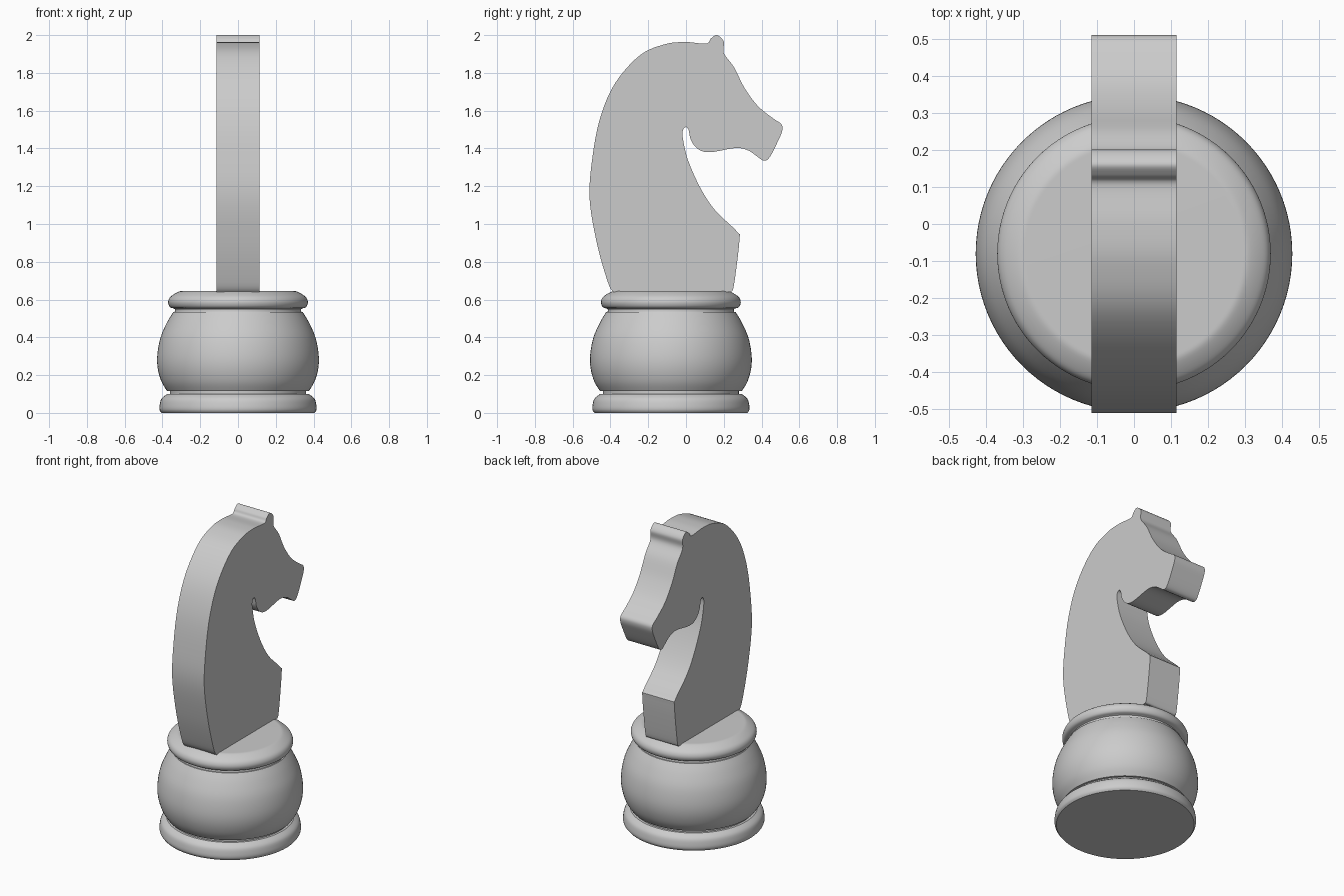
import bpy, bmesh, math
from mathutils import Vector

cube = bpy.data.objects.get("Cube")
if cube:
    bpy.data.objects.remove(cube, do_unlink=True)

BASE_Y = -.08         # centre of the turned base
HALF_THICKNESS = .115  # half the width of the flat head


def make_material(name, colour):
    mat = bpy.data.materials.new(name)
    mat.use_nodes = True
    mat.diffuse_color = colour
    mat.node_tree.nodes["Principled BSDF"].inputs["Base Color"].default_value = colour
    return mat


grey = make_material("plain grey", (.6, .6, .6, 1))


def smooth_path(points, steps, closed=False):
    """Catmull-Rom curve through the points."""
    pts = [Vector(p) for p in points]
    n = len(pts)
    pick = (lambda i: pts[i % n]) if closed else (lambda i: pts[max(0, min(n - 1, i))])
    path = []
    for i in range(n if closed else n - 1):
        a, b, c, d = (pick(i + k) for k in (-1, 0, 1, 2))
        for s in range(steps):
            t = s / steps
            path.append(b + (c - a) * t / 2 + (a * 2 - b * 5 + c * 4 - d) * t**2 / 2
                        + (b * 3 - a - c * 3 + d) * t**3 / 2)
    return path if closed else path + [pts[-1]]


def finish(name, bm, angle):
    bmesh.ops.remove_doubles(bm, verts=bm.verts, dist=.0001)
    bmesh.ops.recalc_face_normals(bm, faces=bm.faces)
    mesh = bpy.data.meshes.new(name)
    bm.to_mesh(mesh)
    bm.free()
    mesh.materials.append(grey)
    obj = bpy.data.objects.new(name, mesh)
    bpy.context.collection.objects.link(obj)
    bpy.ops.object.select_all(action='DESELECT')
    obj.select_set(True)
    bpy.context.view_layer.objects.active = obj
    bpy.ops.object.shade_smooth_by_angle(angle=math.radians(angle))
    return obj


def lathe(name, sections):
    """Turn smooth sections of (radius, height), meeting at sharp corners."""
    path = [(0, sections[0][0][1])]
    for section in sections:
        path += [tuple(p) for p in smooth_path(section, 4)]
    path.append((0, sections[-1][-1][1]))
    bm = bmesh.new()
    verts = [bm.verts.new((r, BASE_Y, z)) for r, z in path]
    edges = [bm.edges.new(pair) for pair in zip(verts, verts[1:])]
    bmesh.ops.spin(bm, geom=verts + edges, cent=(0, BASE_Y, 0), axis=(0, 0, 1),
                   angle=math.tau, steps=96)
    return finish(name, bm, 35)


# Turned base: foot ring, groove, round body, neck and collar
foot = [(.405, 0), (.415, .015), (.415, .04), (.405, .075), (.375, .1)]
groove = [(.36, .1), (.36, .115)]
body = [(.375, .115), (.405, .165), (.425, .235), (.427, .31), (.41, .4), (.375, .48), (.342, .535)]
collar = [(.335, .535), (.335, .55), (.36, .56), (.37, .585), (.362, .61), (.34, .628), (.31, .643), (.29, .645)]
lathe("turned_base", [foot, groove, body, collar])

# Flat horse head: side outline as (y, z), from the back of the neck over
# the mane, ear, forehead, muzzle, jaw, throat and chest
back = [(-.385, .64), (-.413, .69), (-.47, .89), (-.51, 1.13), (-.497, 1.34), (-.455, 1.56),
        (-.375, 1.746), (-.243, 1.894), (-.11, 1.952), (0, 1.963)]
ear = [(.106, 1.955), (.132, 1.982), (.164, 2), (.2, 1.965), (.2, 1.905)]
face = [(.254, 1.83), (.31, 1.72), (.38, 1.625), (.46, 1.56), (.503, 1.53), (.51, 1.497)]
muzzle = [(.49, 1.445), (.444, 1.355), (.413, 1.335), (.38, 1.355), (.328, 1.39), (.26, 1.402)]
jaw = [(.127, 1.38), (.063, 1.397), (.026, 1.445), (.014, 1.497), (0, 1.513), (-.016, 1.497), (-.016, 1.45)]
chest = [(.01, 1.34), (.074, 1.195), (.153, 1.074), (.27, .96), (.283, .915), (.254, .677), (.238, .64)]

outline = smooth_path(back + ear + face + muzzle + jaw + chest, 6)
bm = bmesh.new()
side = bm.faces.new([bm.verts.new((-HALF_THICKNESS, y, z)) for y, z in outline])
grown = bmesh.ops.extrude_face_region(bm, geom=[side], use_keep_orig=True)
bmesh.ops.translate(bm, vec=(HALF_THICKNESS * 2, 0, 0),
                    verts=[v for v in grown["geom"] if isinstance(v, bmesh.types.BMVert)])
finish("horse_head", bm, 40)
